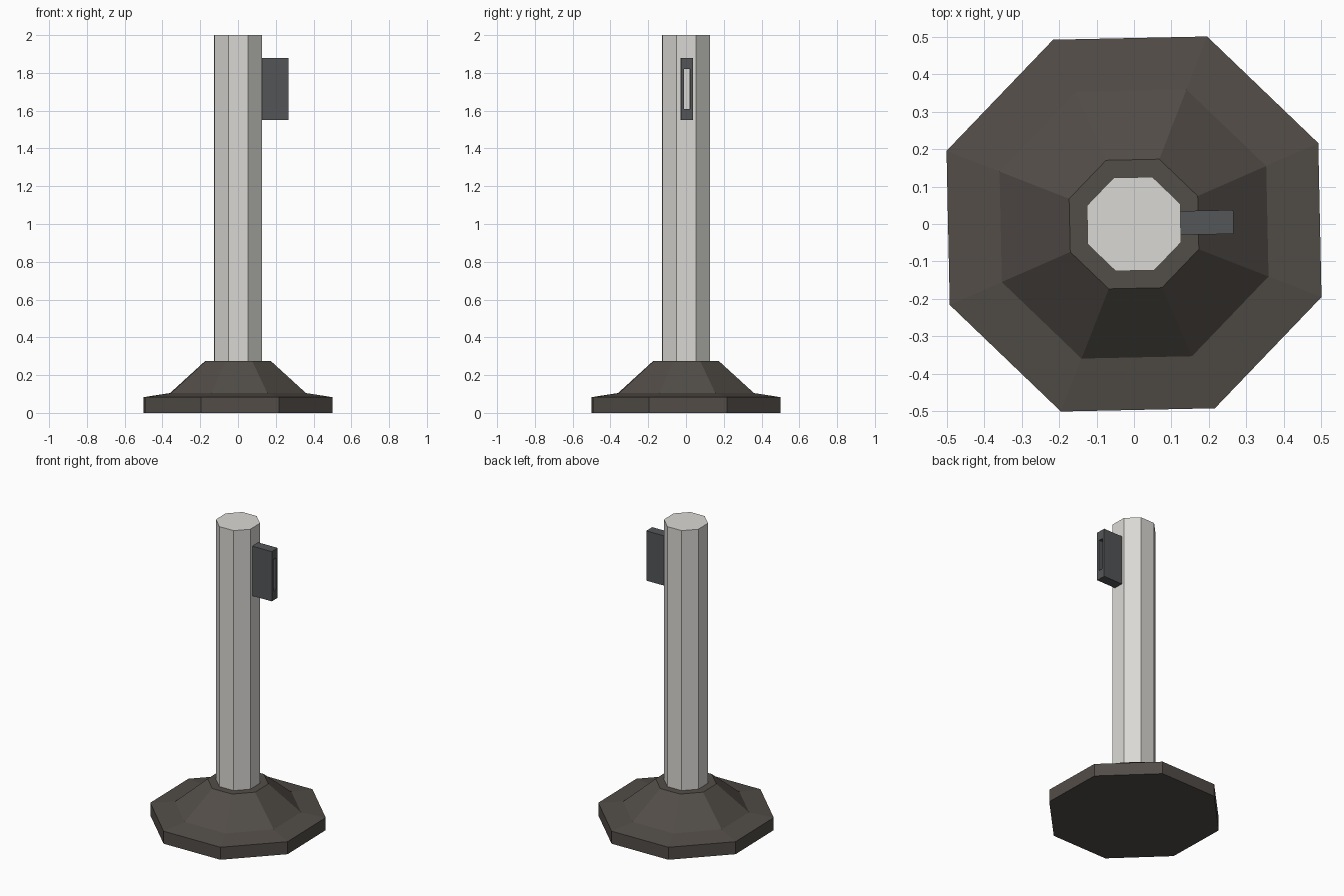
import bpy, bmesh, math
from mathutils import Matrix

if "Cube" in bpy.data.objects:
    bpy.data.objects.remove(bpy.data.objects["Cube"])

TURN = math.radians(1.2)           # slight twist of the whole model
SIDES = 8


def material(name, rgb):
    m = bpy.data.materials.new(name)
    m.diffuse_color = (*rgb, 1)
    m.use_nodes = True
    m.node_tree.nodes["Principled BSDF"].inputs["Base Color"].default_value = m.diffuse_color
    return m


def finish(name, bm, mat):
    bmesh.ops.recalc_face_normals(bm, faces=bm.faces[:])
    bm.transform(Matrix.Rotation(TURN, 4, 'Z'))
    me = bpy.data.meshes.new(name)
    bm.to_mesh(me)
    bm.free()
    ob = bpy.data.objects.new(name, me)
    bpy.context.collection.objects.link(ob)
    me.materials.append(mat)
    return ob


def bridge(bm, rings, close=False):
    pairs = list(zip(rings, rings[1:] + rings[:1])) if close else zip(rings, rings[1:])
    for a, b in pairs:
        n = len(a)
        for i in range(n):
            j = (i + 1) % n
            bm.faces.new((a[i], a[j], b[j], b[i]))


def octagonal(name, profile, mat):
    """Capped eight-sided solid from (corner radius, height) pairs."""
    bm = bmesh.new()
    rings = [[bm.verts.new((r * math.cos(a), r * math.sin(a), z))
              for a in (math.tau * (i + 0.5) / SIDES for i in range(SIDES))]
             for r, z in profile]
    bridge(bm, rings)
    bm.faces.new(rings[0])
    bm.faces.new(rings[-1])
    return finish(name, bm, mat)


def rect(bm, x, hw, z0, z1):
    return [bm.verts.new((x, y, z))
            for y, z in ((-hw, z0), (hw, z0), (hw, z1), (-hw, z1))]


base_mat = material("dark_base", (0.085, 0.074, 0.064))
post_mat = material("light_post", (0.70, 0.69, 0.66))
box_mat = material("dark_box", (0.088, 0.092, 0.096))

# Stepped, weighted foot
octagonal("base", [(0.538, 0), (0.538, 0.083), (0.386, 0.105), (0.186, 0.275)], base_mat)

# Upright
octagonal("post", [(0.135, 0.27), (0.135, 2.0)], post_mat)

# Belt housing: rectangular sleeve, its slot running back to the post face
bm = bmesh.new()
x0, x1 = 0.122, 0.266
bridge(bm, [rect(bm, x0, 0.032, 1.55, 1.88), rect(bm, x1, 0.032, 1.55, 1.88),
            rect(bm, x1, 0.015, 1.61, 1.82), rect(bm, x0, 0.015, 1.61, 1.82)], close=True)
finish("belt_housing", bm, box_mat)
